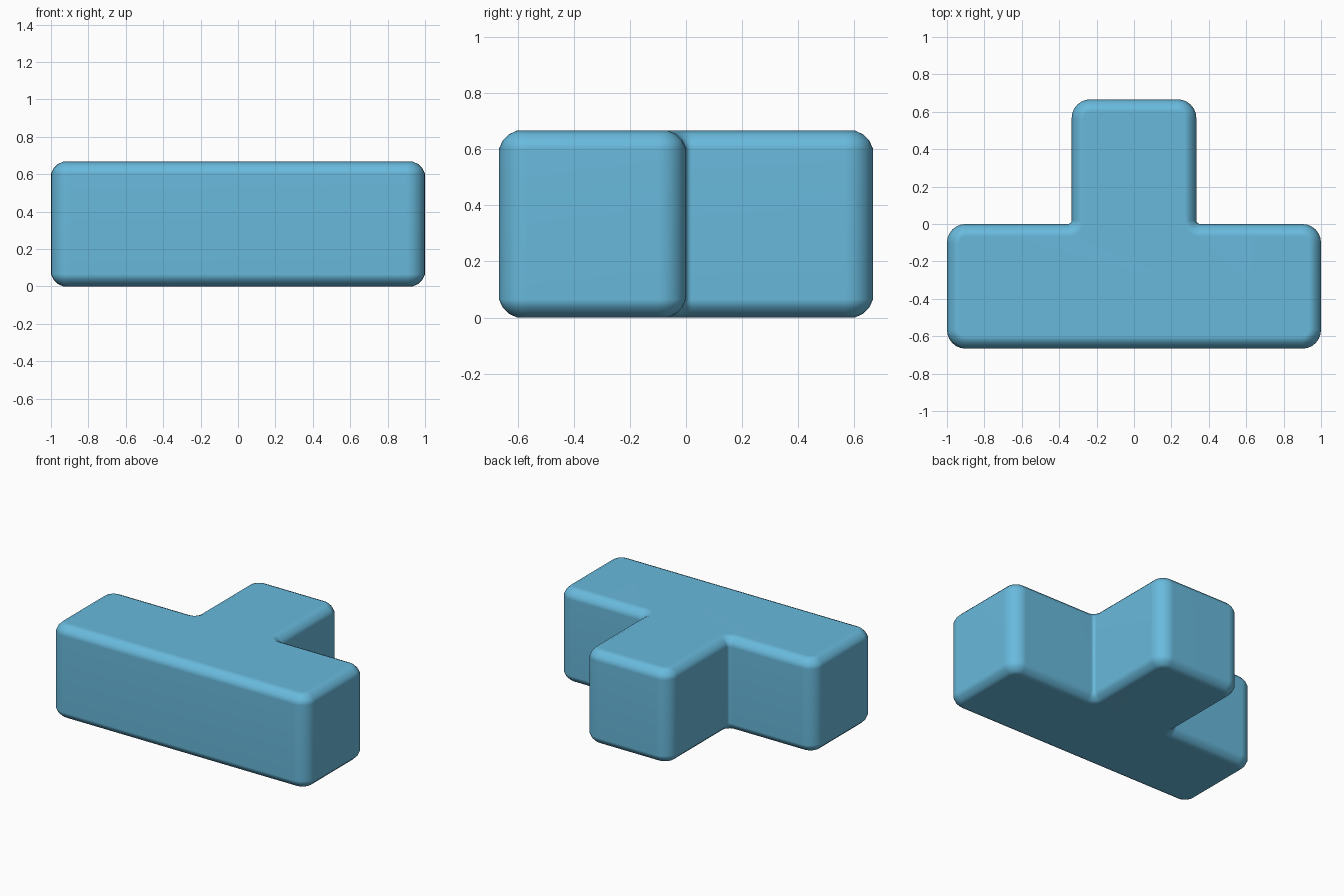
import bpy, bmesh, math
from mathutils import Vector

if "Cube" in bpy.data.objects:
    bpy.data.objects.remove(bpy.data.objects["Cube"])

U = 2 / 3          # size of one cube unit
H = U / 2

mat = bpy.data.materials.new("sky blue")
mat.diffuse_color = (0.14, 0.49, 0.72, 1)
mat.use_nodes = True
mat.node_tree.nodes["Principled BSDF"].inputs["Base Color"].default_value = mat.diffuse_color

# T-shaped outline, counter-clockwise: x, y, corner radius
outline = [(-1, -U, .10), (1, -U, .10), (1, 0, .10), (H, 0, .02),
           (H, U, .10), (-H, U, .10), (-H, 0, .02), (-1, 0, .10)]


def rounded(points, steps=6):
    """Replace each right-angled corner by an arc."""
    result = []
    for i, (x, y, r) in enumerate(points):
        p = Vector((x, y))
        a = (Vector(points[i - 1][:2]) - p).normalized() * r
        b = (Vector(points[(i + 1) % len(points)][:2]) - p).normalized() * r
        for k in range(steps + 1):
            t = k / steps * math.pi / 2
            result.append(p + a * (1 - math.sin(t)) + b * (1 - math.cos(t)))
    return result


# Solid block extruded from the outline
bm = bmesh.new()
base = bm.faces.new([bm.verts.new((p.x, p.y, 0)) for p in rounded(outline)])
ext = bmesh.ops.extrude_face_region(bm, geom=[base], use_keep_orig=True)
top = [v for v in ext["geom"] if isinstance(v, bmesh.types.BMVert)]
bmesh.ops.translate(bm, verts=top, vec=(0, 0, U))
bmesh.ops.recalc_face_normals(bm, faces=bm.faces)

# Softened top and bottom rims
rims = [e for e in bm.edges if abs(e.verts[0].co.z - e.verts[1].co.z) < 1e-5]
bmesh.ops.bevel(bm, geom=rims, offset=.065, segments=3, profile=.4,
                affect='EDGES', clamp_overlap=False)
bmesh.ops.recalc_face_normals(bm, faces=bm.faces)

mesh = bpy.data.meshes.new("t_block")
bm.to_mesh(mesh)
bm.free()
block = bpy.data.objects.new("t_block", mesh)
bpy.context.collection.objects.link(block)
mesh.materials.append(mat)

# Smooth shading that keeps the large faces flat
bpy.context.view_layer.objects.active = block
block.select_set(True)
bpy.ops.object.shade_smooth_by_angle(angle=math.radians(40))
block.modifiers.new("flat_faces", 'WEIGHTED_NORMAL').keep_sharp = True
